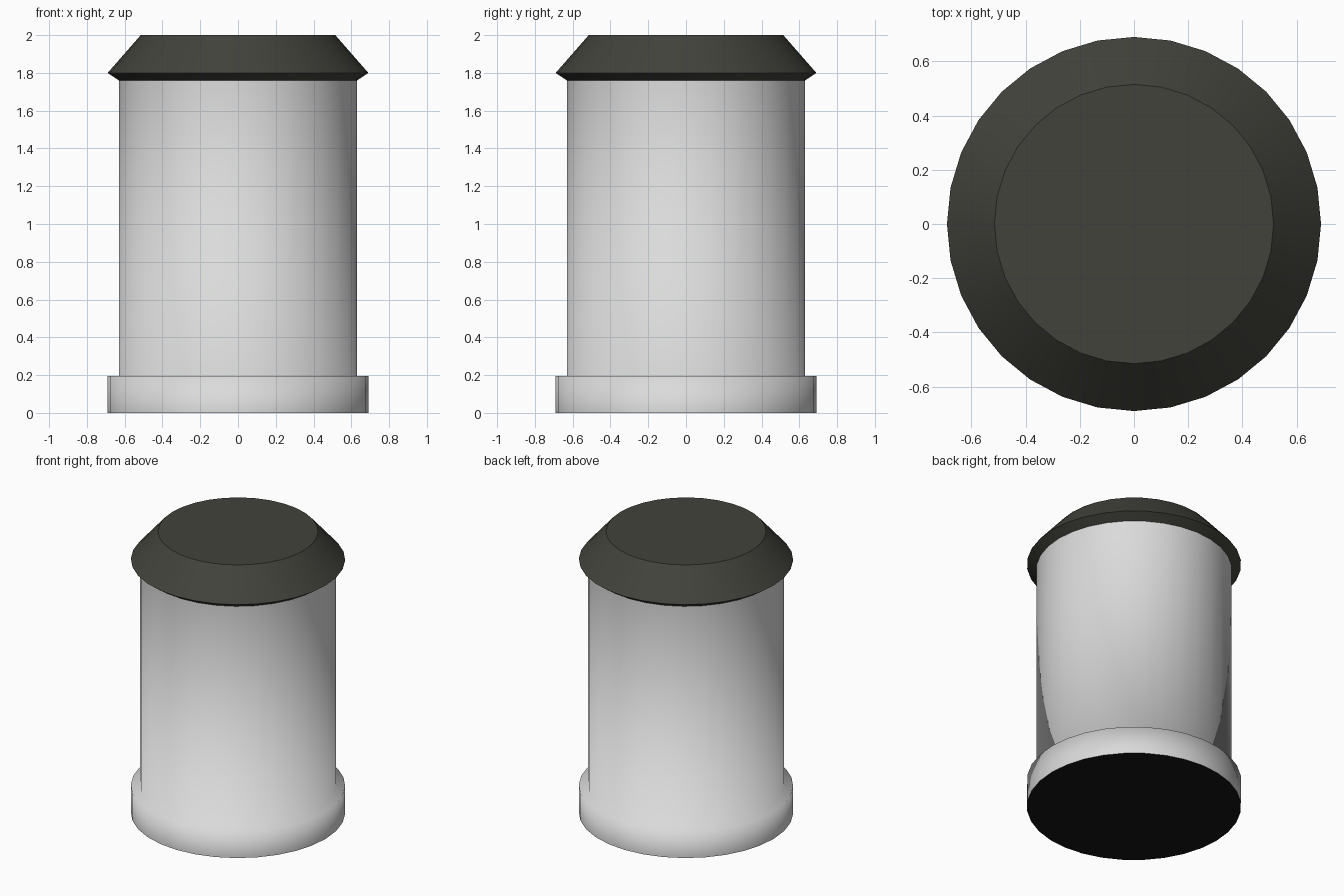
import bpy, bmesh, math

if "Cube" in bpy.data.objects:
    bpy.data.objects.remove(bpy.data.objects["Cube"])

SIDES = 32


def material(name, rgb):
    m = bpy.data.materials.new(name)
    m.diffuse_color = (*rgb, 1)
    m.use_nodes = True
    m.node_tree.nodes["Principled BSDF"].inputs["Base Color"].default_value = m.diffuse_color
    return m


def lathe(name, profile, mat, angle=50, bottom=False, top=False):
    """Revolve (radius, z) points around z, optionally closing the ends."""
    bm = bmesh.new()
    rings = [[bm.verts.new((r * math.cos(2 * math.pi * i / SIDES),
                            r * math.sin(2 * math.pi * i / SIDES), z))
              for i in range(SIDES)] for r, z in profile]
    for a, b in zip(rings, rings[1:]):
        for i in range(SIDES):
            j = (i + 1) % SIDES
            bm.faces.new((a[i], a[j], b[j], b[i]))
    if bottom:
        bm.faces.new(rings[0][::-1])
    if top:
        bm.faces.new(rings[-1])
    me = bpy.data.meshes.new(name)
    bm.to_mesh(me)
    bm.free()
    me.materials.append(mat)
    ob = bpy.data.objects.new(name, me)
    bpy.context.collection.objects.link(ob)
    bpy.ops.object.select_all(action='DESELECT')
    ob.select_set(True)
    bpy.context.view_layer.objects.active = ob
    bpy.ops.object.shade_smooth_by_angle(angle=math.radians(angle))
    return ob


white = material("off_white", (0.70, 0.71, 0.70))
charcoal = material("charcoal", (0.055, 0.055, 0.045))
black = material("black", (0.008, 0.008, 0.008))

# Wide foot with the straight drum above it
lathe("drum_body", [(0.69, 0), (0.69, 0.195), (0.63, 0.195), (0.63, 1.76)], white, 100)

# Tapered lid with a short undercut lip
lathe("lid", [(0.63, 1.76), (0.69, 1.80), (0.515, 2.0)], charcoal, 40, top=True)

# Black underside plate
lathe("underside", [(0.69, 0), (0.685, 0.003)], black, 30, bottom=True)
